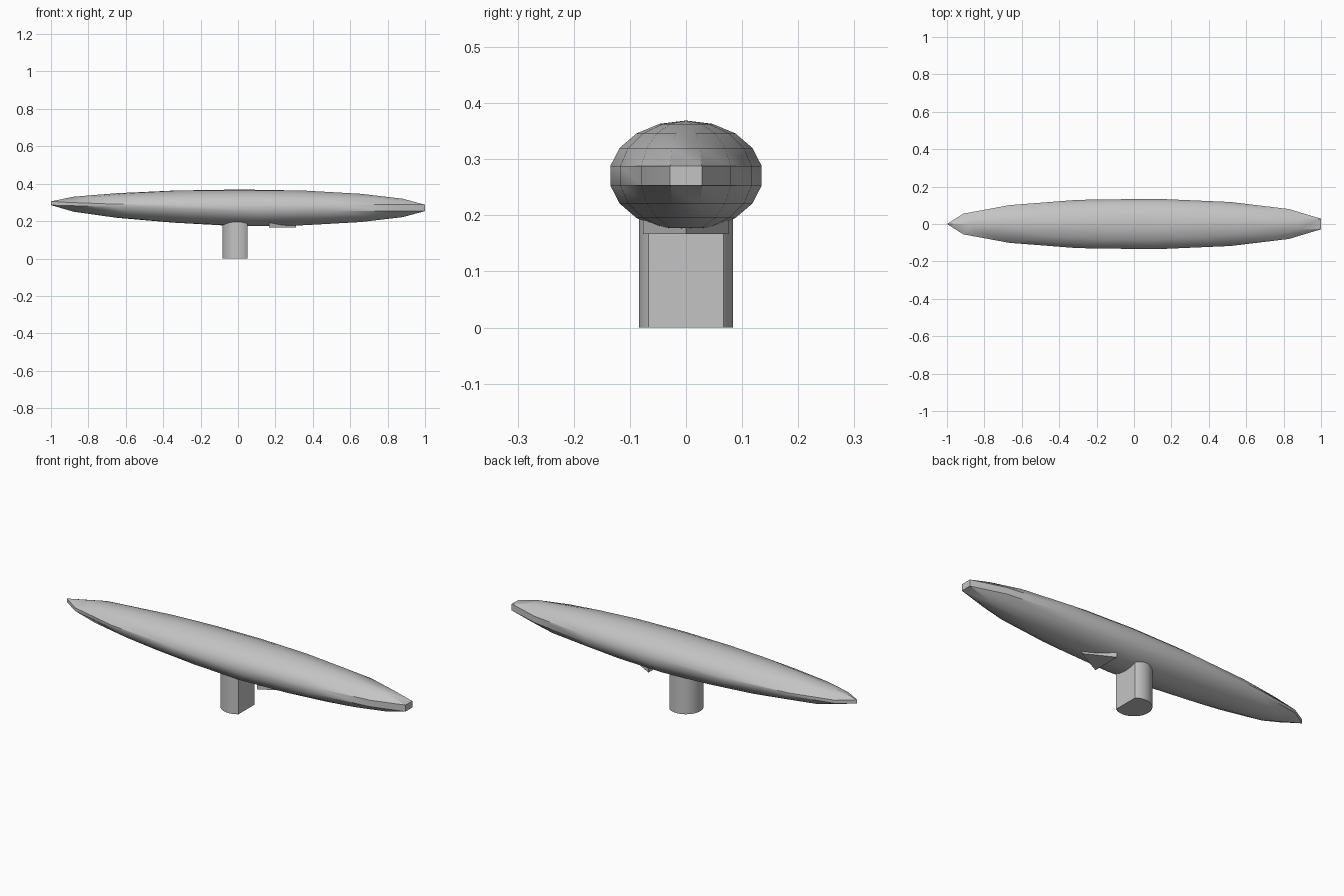
import bpy, bmesh, math
from mathutils import Vector, Matrix

cube = bpy.data.objects.get("Cube")
if cube:
    bpy.data.objects.remove(cube, do_unlink=True)

GREY = (0.55, 0.55, 0.55, 1)
grey = bpy.data.materials.new("plain grey")
grey.use_nodes = True
grey.diffuse_color = GREY
grey.node_tree.nodes["Principled BSDF"].inputs["Base Color"].default_value = GREY


def finish(bm, name):
    """Turn a bmesh into a grey object with smooth faces and sharp edges."""
    bmesh.ops.recalc_face_normals(bm, faces=bm.faces)
    mesh = bpy.data.meshes.new(name)
    bm.to_mesh(mesh)
    bm.free()
    mesh.materials.append(grey)
    obj = bpy.data.objects.new(name, mesh)
    bpy.context.collection.objects.link(obj)
    bpy.ops.object.select_all(action='DESELECT')
    obj.select_set(True)
    bpy.context.view_layer.objects.active = obj
    bpy.ops.object.shade_smooth_by_angle(angle=math.radians(30))
    return obj


# Long hull: a stretched sphere with one vertex column pointing to -x
bm = bmesh.new()
bmesh.ops.create_uvsphere(bm, u_segments=15, v_segments=9, radius=1)
ref = min(bm.verts, key=lambda v: abs(v.co.z - math.sin(math.radians(10))))
turn = math.pi - math.atan2(ref.co.y, ref.co.x)
bmesh.ops.rotate(bm, verts=bm.verts, cent=(0, 0, 0), matrix=Matrix.Rotation(turn, 3, 'Z'))
for v in bm.verts:
    lower = v.co.z < 0
    v.co = Vector((v.co.x * 1.0266 + 0.011, v.co.y * 0.1378, v.co.z * 0.0985 + 0.2705))
    # the pointed end is slimmer and lifts slightly
    u = max(0, -v.co.x)
    v.co.z += 0.032 * u ** 0.8 if lower else 0.018 * u ** 4
finish(bm, "hull")

# Round column with a flat cut on its +x side
bm = bmesh.new()
bmesh.ops.create_cone(bm, cap_ends=True, segments=32, radius1=0.084, radius2=0.084,
                      depth=0.23, matrix=Matrix.Translation((0, 0, 0.115)))
cut = bmesh.ops.bisect_plane(bm, geom=bm.verts[:] + bm.edges[:] + bm.faces[:],
                             plane_co=(0.05, 0, 0), plane_no=(1, 0, 0), clear_outer=True)
edges = [e for e in cut["geom_cut"] if isinstance(e, bmesh.types.BMEdge)]
bmesh.ops.holes_fill(bm, edges=edges)
finish(bm, "column")

# Triangular fin under the hull, pointing to +x
bm = bmesh.new()
corners = [(0.165, -0.077), (0.31, 0), (0.165, 0.077)]
base = bm.faces.new([bm.verts.new((x, y, 0.167)) for x, y in corners])
top = bmesh.ops.extrude_face_region(bm, geom=[base])["geom"]
bmesh.ops.translate(bm, vec=(0, 0, 0.03),
                    verts=[g for g in top if isinstance(g, bmesh.types.BMVert)])
if len(bm.faces) < 5:
    bm.faces.new([v for v in bm.verts if v.co.z < 0.18])
finish(bm, "belly_fin")
